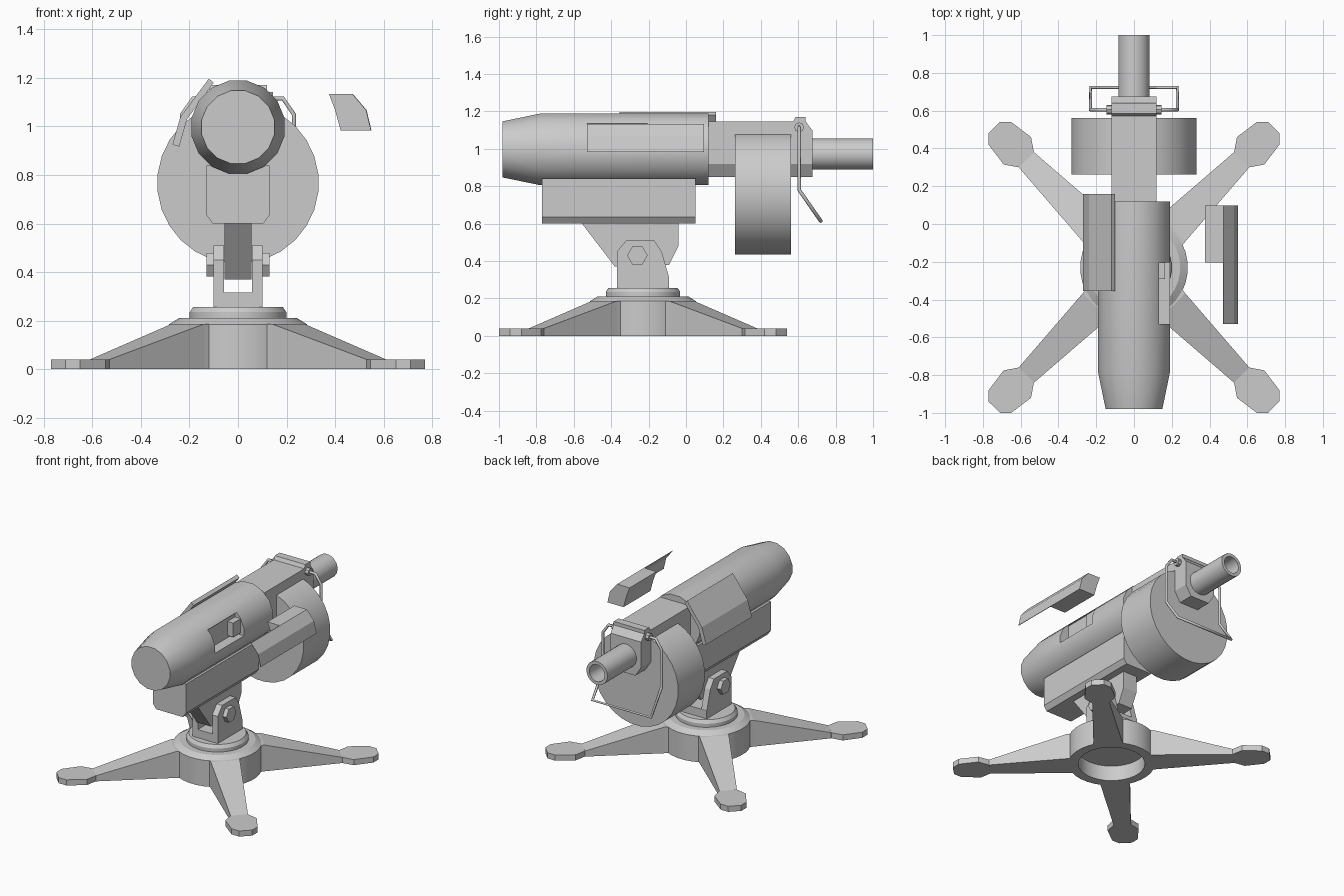
import bpy, bmesh, math
from mathutils import Vector, Matrix

if "Cube" in bpy.data.objects:
    bpy.data.objects.remove(bpy.data.objects["Cube"])

CY = -0.23  # centre of the base in y


def finish(name, bm, smooth=False):
    bmesh.ops.recalc_face_normals(bm, faces=bm.faces)
    me = bpy.data.meshes.new(name)
    bm.to_mesh(me)
    bm.free()
    ob = bpy.data.objects.new(name, me)
    bpy.context.collection.objects.link(ob)
    if smooth:
        bpy.ops.object.select_all(action='DESELECT')
        ob.select_set(True)
        bpy.context.view_layer.objects.active = ob
        bpy.ops.object.shade_smooth_by_angle(angle=math.radians(31))
    return ob


def place(p, axis, t):
    a, b = p
    return {'x': (t, a, b), 'y': (a, t, b), 'z': (a, b, t)}[axis]


def prism(name, pts, axis, lo, hi):
    """Extrude a 2D outline along an axis."""
    bm = bmesh.new()
    n = len(pts)
    A = [bm.verts.new(place(p, axis, lo)) for p in pts]
    B = [bm.verts.new(place(p, axis, hi)) for p in pts]
    bm.faces.new(A)
    bm.faces.new(B)
    for i in range(n):
        j = (i + 1) % n
        bm.faces.new((A[i], A[j], B[j], B[i]))
    return finish(name, bm)


def rect(a0, a1, b0, b1):
    return [(a0, b0), (a1, b0), (a1, b1), (a0, b1)]


def lathe(name, prof, axis, centre, n, closed=False):
    """Revolve (radius, distance) points round the z or y axis."""
    bm = bmesh.new()
    rings = []
    for r, t in prof:
        if r == 0:
            rings.append([bm.verts.new(Vector(centre) + Vector(place((0, 0), axis, t)))] * n)
            continue
        ring = []
        for i in range(n):
            w = 2 * math.pi * (i + 0.5) / n
            ring.append(bm.verts.new(Vector(centre) + Vector(
                place((r * math.sin(w), r * math.cos(w)), axis, t))))
        rings.append(ring)
    pairs = list(zip(rings, rings[1:])) + ([(rings[-1], rings[0])] if closed else [])
    for P, Q in pairs:
        for i in range(n):
            j = (i + 1) % n
            bm.faces.new(list(dict.fromkeys((P[i], P[j], Q[j], Q[i]))))
    return finish(name, bm, True)


# Base hub with hollow underside and turntable on top
lathe('base_hub', [(0, .11), (.22, .11), (.22, 0), (.285, 0), (.285, .185), (.245, .21),
                   (.2, .21), (.2, .235), (.185, .257), (0, .257)], 'z', (0, CY, 0), 32)

# Four tapered legs with flat feet
foot = [(.53, .61), (.545, .69), (.65, .77), (.71, .77),
        (.77, .71), (.77, .65), (.69, .545), (.61, .53)]
for k in range(4):
    bm = bmesh.new()
    secs = []
    for u, w, h in [(.25, .1, .187), (.29, .095, .187), (.806, .057, .04)]:
        secs.append([bm.verts.new(c) for c in ((u, -w, 0), (u, w, 0), (u, w, h), (u, -w, h))])
    bm.faces.new(secs[0])
    bm.faces.new(secs[-1])
    for P, Q in zip(secs, secs[1:]):
        for i in range(4):
            j = (i + 1) % 4
            bm.faces.new((P[i], P[j], Q[j], Q[i]))
    leg = finish(f'leg_{k}', bm)
    leg.matrix_world = Matrix.Translation((0, CY, 0)) @ Matrix.Rotation(math.pi * (.25 + k / 2), 4, 'Z')
    pad = prism(f'foot_{k}', foot, 'z', 0, .04)
    pad.matrix_world = Matrix.Translation((0, CY, 0)) @ Matrix.Rotation(math.pi * k / 2, 4, 'Z')

# Yoke: floor, two ears, hex bolts
prism('yoke_floor', rect(-.37, -.09, .25, .315), 'x', -.1, .1)
ear = [(-.37, .25), (-.37, .45), (-.32, .51), (-.17, .51), (-.13, .45), (-.09, .31), (-.09, .25)]
hexa = [(-.26 + .055 * math.cos(i * math.pi / 3), .43 + .055 * math.sin(i * math.pi / 3)) for i in range(6)]
for s, side in ((-1, 'left'), (1, 'right')):
    prism(f'yoke_ear_{side}', ear, 'x', s * .057, s * .1)
    prism(f'yoke_bolt_{side}', hexa, 'x', s * .095, s * .13)

# Tilting tongue and the case under the body
prism('tilt_tongue', [(-.56, .605), (-.38, .37), (-.09, .38), (-.04, .48), (-.04, .605)], 'x', -.055, .055)
prism('lower_case', [(-.13, .84), (-.13, .635), (-.105, .6), (.105, .6), (.13, .635), (.13, .84)],
      'y', -.77, .05)

# Main body with an opening on the right side
body = lathe('main_body', [(0, -.98), (.153, -.98), (.195, -.78), (.195, .12), (0, .12)],
             'y', (0, 0, .997), 16)
cutter = prism('opening_cutter', rect(.12, .3, .985, 1.135), 'y', -.53, -.205)
cutter.hide_render = True
cutter.hide_viewport = True
mod = body.modifiers.new('opening', 'BOOLEAN')
mod.operation = 'DIFFERENCE'
mod.solver = 'EXACT'
mod.object = cutter
prism('opening_block', rect(.11, .165, 1.0, 1.1), 'y', -.29, -.2)

# Receiver behind the body, with raised top block
U = [(-.12, .92), (-.075, .85), (.075, .85), (.12, .92)]
prism('receiver', U + [(.12, 1.145), (-.12, 1.145)], 'y', .11, .64)
prism('rear_block', [(.57, 1.14), (.585, 1.17), (.64, 1.17), (.64, 1.145), (.645, 1.14)], 'x', -.12, .12)
bm = bmesh.new()
A = [bm.verts.new((x, .64, z)) for x, z in U + [(.12, 1.145), (-.12, 1.145)]]
B = [bm.verts.new((x, .675, z)) for x, z in U + [(.12, 1.1), (-.12, 1.1)]]
bm.faces.new(A)
bm.faces.new(B)
for i in range(6):
    j = (i + 1) % 6
    bm.faces.new((A[i], A[j], B[j], B[i]))
finish('end_plate', bm)

# Hollow tube and the drum
lathe('tube', [(.083, .66), (.083, 1.0), (.06, 1.0), (.06, .7), (0, .7)], 'y', (0, 0, .972), 20)
lathe('drum', [(0, .262), (.333, .262), (.333, .562), (0, .562)], 'y', (0, 0, .767), 28)

# Bent plate on the left of the body
prism('side_plate', [(-.12, 1.197), (-.237, 1.04), (-.27, .925), (-.242, .917), (-.21, 1.03), (-.1, 1.18)],
      'y', -.355, .16)

# Detached cover floating on the right: solid half and thin sheet half
outer = [(.474, 1.133), (.53, 1.067), (.55, .983)]
prism('loose_cover_block', outer + [(.423, .983), (.4, 1.067), (.375, 1.133)], 'y', -.205, .097)
prism('loose_cover_sheet', outer + [(x - .004, z) for x, z in reversed(outer)], 'y', -.53, -.205)

# Wire loop with its pivots
half = [(.12, .605, 1.115), (.185, .605, 1.115), (.23, .605, 1.05), (.23, .605, .78), (.23, .722, .612)]
path = half + [(-x, y, z) for x, y, z in reversed(half)]
cu = bpy.data.curves.new('wire_loop', 'CURVE')
cu.dimensions = '3D'
cu.bevel_depth = .01
cu.bevel_resolution = 1
sp = cu.splines.new('POLY')
sp.points.add(len(path) - 1)
for p, c in zip(sp.points, path):
    p.co = (*c, 1)
bpy.context.collection.objects.link(bpy.data.objects.new('wire_loop', cu))
pin = [(.605 + .026 * math.cos(i * math.pi / 4), 1.115 + .026 * math.sin(i * math.pi / 4)) for i in range(8)]
for s, side in ((-1, 'left'), (1, 'right')):
    prism(f'wire_pivot_{side}', pin, 'x', s * .115, s * .145)
